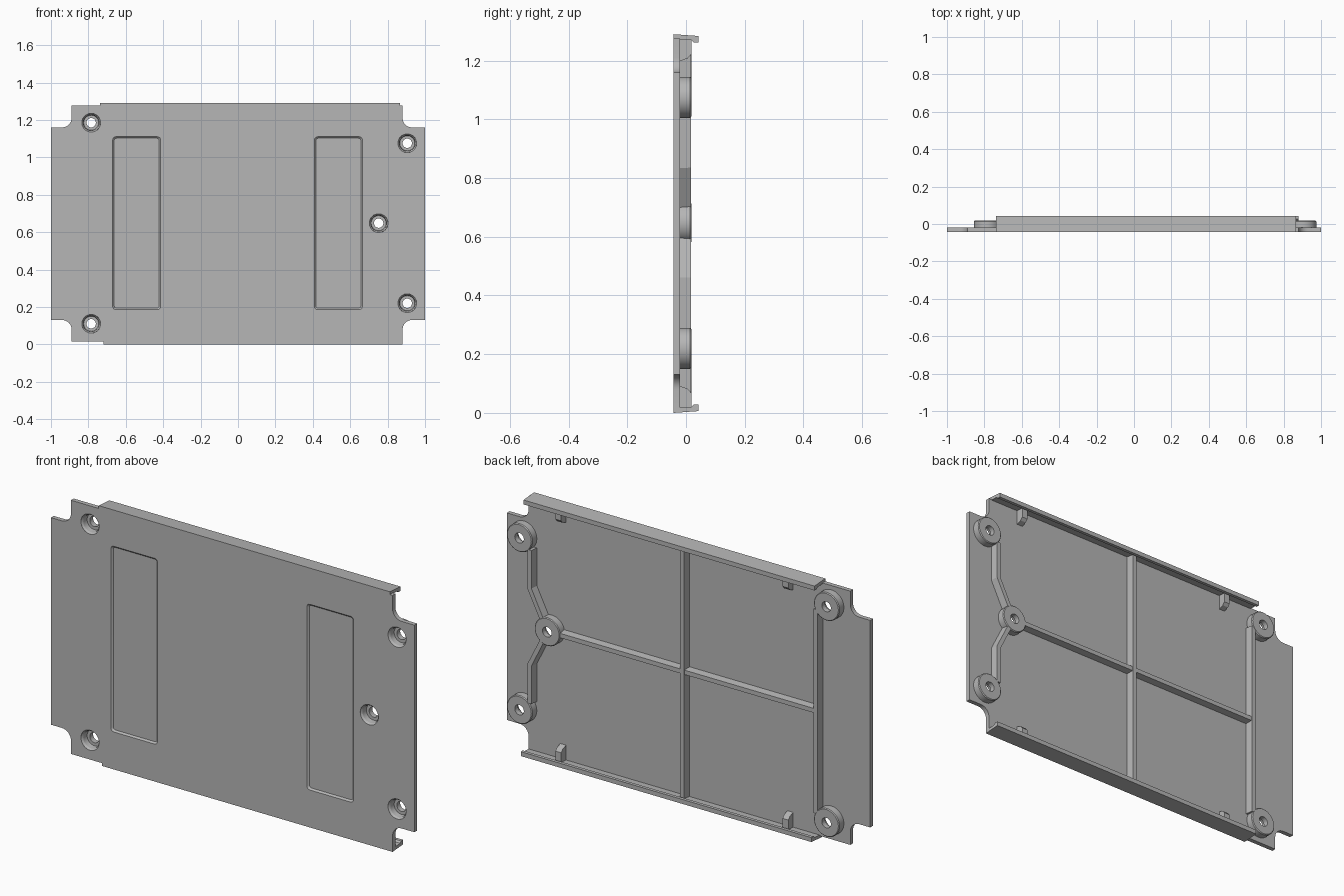
import bpy, bmesh, math
from mathutils import Vector

FRONT, BACK, RIB_TOP, REAR = -0.042, -0.02, 0.018, 0.042
HEIGHT, MID = 1.29, 0.645

cube = bpy.data.objects.get("Cube")
if cube:
    bpy.data.objects.remove(cube, do_unlink=True)

gray = bpy.data.materials.new("plain gray")
gray.use_nodes = True
gray.diffuse_color = (0.47, 0.47, 0.47, 1)
gray.node_tree.nodes["Principled BSDF"].inputs["Base Color"].default_value = (0.47, 0.47, 0.47, 1)


def finish(name, bm):
    bmesh.ops.recalc_face_normals(bm, faces=bm.faces)
    mesh = bpy.data.meshes.new(name)
    bm.to_mesh(mesh)
    bm.free()
    mesh.materials.append(gray)
    ob = bpy.data.objects.new(name, mesh)
    bpy.context.collection.objects.link(ob)
    return ob


def loft(bm, lower, upper):
    """Solid between two matching outlines."""
    a = [bm.verts.new(p) for p in lower]
    b = [bm.verts.new(p) for p in upper]
    n = len(a)
    bm.faces.new(a)
    bm.faces.new(b[::-1])
    for i in range(n):
        j = (i + 1) % n
        bm.faces.new((a[i], a[j], b[j], b[i]))


def lathe(bm, profile, x, z, steps=40):
    """Closed (radius, y) profile spun about an axis along y."""
    rings = []
    for k in range(steps):
        t = 2 * math.pi * k / steps
        rings.append([bm.verts.new((x + r * math.cos(t), y, z + r * math.sin(t))) for r, y in profile])
    m = len(profile)
    for k in range(steps):
        a, b = rings[k], rings[(k + 1) % steps]
        for i in range(m):
            j = (i + 1) % m
            bm.faces.new((a[i], a[j], b[j], b[i]))


def smooth(ob):
    bpy.ops.object.select_all(action='DESELECT')
    ob.select_set(True)
    bpy.context.view_layer.objects.active = ob
    bpy.ops.object.shade_smooth_by_angle(angle=math.radians(30))


# Plate outline with filleted corner notches
def corner(sx, top):
    inner = 0.89 if sx < 0 else 0.88
    r = 0.05
    pts = [(1.0, 0.13)]
    for k in range(9):
        t = math.pi / 2 * k / 8
        pts.append((inner + r - r * math.sin(t), 0.13 - r + r * math.cos(t)))
    pts.append((inner, 0.014))
    return [(sx * x, HEIGHT - z if top else z) for x, z in pts]


outline = corner(-1, False) + corner(1, False)[::-1] + corner(1, True) + corner(-1, True)[::-1]
bm = bmesh.new()
loft(bm, [(x, FRONT, z) for x, z in outline], [(x, BACK, z) for x, z in outline])
plate = finish("cover_plate", bm)

# Cutter for screw holes and the two shallow front recesses
screws = [(-0.785, 1.185), (-0.785, 0.11), (0.905, 1.075), (0.905, 0.22), (0.752, 0.648)]
bm = bmesh.new()
for x, z in screws:
    ring = [(x + 0.05 * math.cos(k * math.pi / 20), z + 0.05 * math.sin(k * math.pi / 20)) for k in range(40)]
    loft(bm, [(u, FRONT - 0.05, v) for u, v in ring], [(u, BACK + 0.05, v) for u, v in ring])
for cx in (-0.542, 0.537):
    def rounded(half_x, half_z, r):
        pts = []
        for q, (sx, sz) in enumerate([(1, 1), (-1, 1), (-1, -1), (1, -1)]):
            for k in range(5):
                t = math.pi / 2 * (q + k / 4)
                pts.append((cx + sx * (half_x - r) + r * math.cos(t),
                            0.648 + sz * (half_z - r) + r * math.sin(t)))
        return pts
    loft(bm, [(x, FRONT - 0.008, z) for x, z in rounded(0.136, 0.47, 0.02)],
         [(x, FRONT + 0.008, z) for x, z in rounded(0.12, 0.454, 0.012)])
cutter = finish("cutter", bm)
cutter.hide_render = True
mod = plate.modifiers.new("cut", 'BOOLEAN')
mod.object = cutter
mod.solver = 'EXACT'
deps = bpy.context.evaluated_depsgraph_get()
cut_mesh = bpy.data.meshes.new_from_object(plate.evaluated_get(deps))
plate.modifiers.clear()
plate.data = cut_mesh
bpy.data.objects.remove(cutter, do_unlink=True)
smooth(plate)

# Counterbored screw bosses
profile = [(0.0498, FRONT), (0.043, -0.034), (0.04, -0.008), (0.025, -0.008), (0.025, RIB_TOP),
           (0.066, RIB_TOP), (0.07, RIB_TOP - 0.004), (0.07, BACK - 0.005), (0.0498, BACK - 0.005)]
for i, (x, z) in enumerate(screws):
    bm = bmesh.new()
    lathe(bm, profile, x, z)
    smooth(finish(f"screw_boss_{i + 1}", bm))


# Drafted stiffening ribs along (x, z) paths
def rib(name, path, base=0.032, top=0.022, height=RIB_TOP - 0.001):
    bm = bmesh.new()
    pts = [Vector(p) for p in path]
    dirs = [(b - a).normalized() for a, b in zip(pts, pts[1:])]
    rows = []
    for i, p in enumerate(pts):
        d0, d1 = dirs[max(i - 1, 0)], dirs[min(i, len(dirs) - 1)]
        t = (d0 + d1).normalized()
        n = Vector((-t.y, t.x)) / t.dot(d0)
        row = []
        for w, y in ((base, BACK - 0.004), (top, height), (-top, height), (-base, BACK - 0.004)):
            q = p + n * w / 2
            row.append(bm.verts.new((q.x, y, q.y)))
        rows.append(row)
    for a, b in zip(rows, rows[1:]):
        for i in range(4):
            j = (i + 1) % 4
            bm.faces.new((a[i], a[j], b[j], b[i]))
    bm.faces.new(rows[0])
    bm.faces.new(rows[-1][::-1])
    finish(name, bm)


rib("center_rib", [(0.01, 0.015), (0.01, 1.275)])
rib("long_rib", [(-0.725, 0.648), (0.69, 0.648)], height=RIB_TOP - 0.003)
rib("side_rib", [(-0.725, 0.14), (-0.725, 1.155)])
for side, s in (("upper", 1), ("lower", -1)):
    rib(f"{side}_branch_rib", [(0.85, 0.648 + s * 0.382), (0.85, 0.648 + s * 0.19), (0.78, 0.648 + s * 0.05)])

# Hooked flanges and their small gussets, top and bottom
hook = [(FRONT, 0.0), (REAR, 0.006), (REAR, 0.028), (0.026, 0.028), (0.018, 0.02), (BACK, 0.018),
        (BACK - 0.005, 0.03), (FRONT, 0.03)]
gusset = [(BACK - 0.004, 0.012), (BACK - 0.004, 0.093), (RIB_TOP - 0.012, 0.082),
          (RIB_TOP, 0.068), (RIB_TOP, 0.012)]
for side, x0, x1 in (("bottom", -0.72, 0.88), ("top", -0.737, 0.865)):
    def place(x, section):
        return [(x, y, HEIGHT - d if side == "top" else d) for y, d in section]
    bm = bmesh.new()
    loft(bm, place(x0, hook), place(x1, hook))
    finish(f"{side}_flange", bm)
    for label, x in (("left", 0.69), ("right", -0.56)):
        bm = bmesh.new()
        loft(bm, place(x - 0.016, gusset), place(x + 0.016, gusset))
        finish(f"{side}_{label}_gusset", bm)
